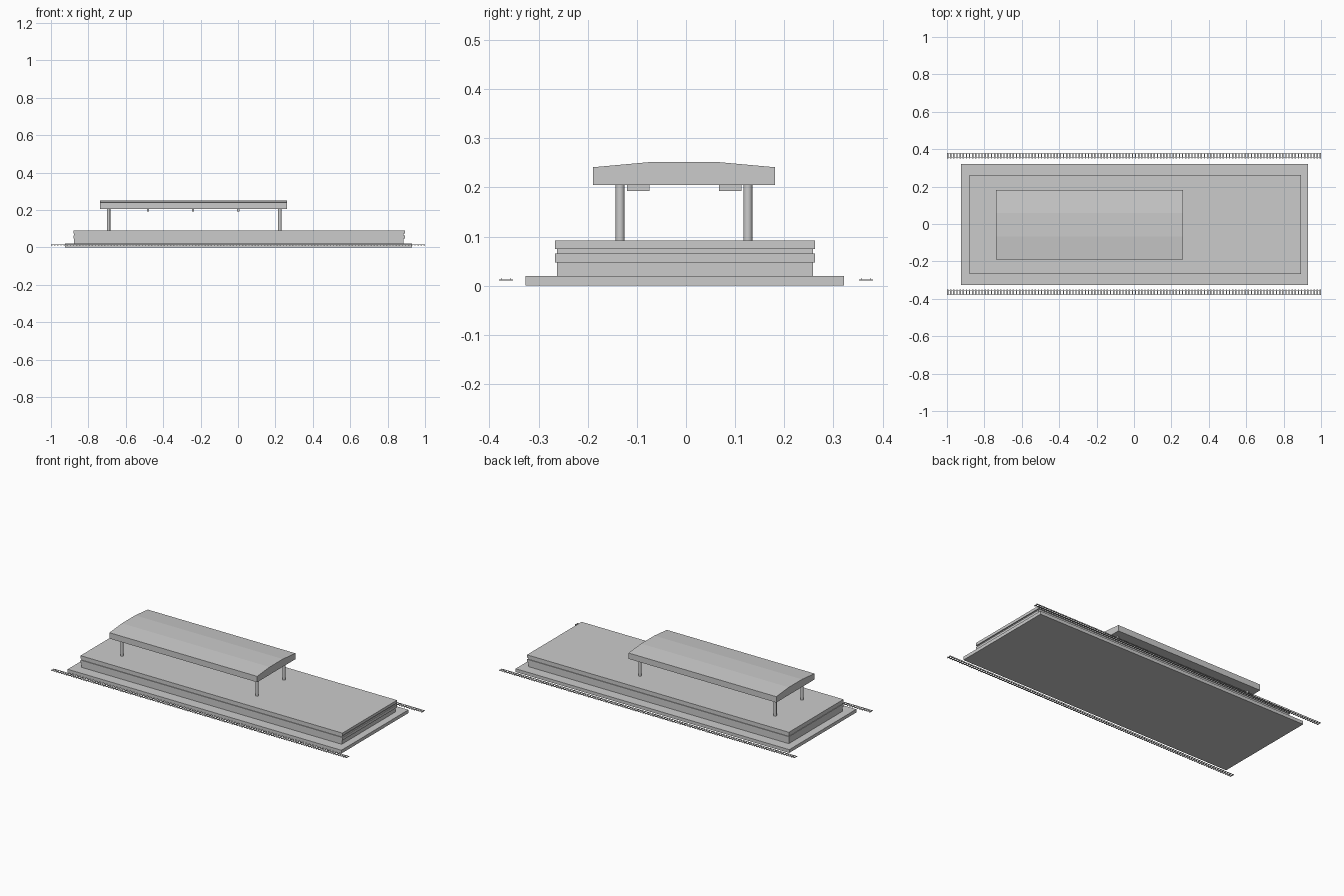
import bpy, bmesh
from mathutils import Matrix, Vector

if "Cube" in bpy.data.objects:
    bpy.data.objects.remove(bpy.data.objects["Cube"])


def finish(name, bm):
    bmesh.ops.recalc_face_normals(bm, faces=bm.faces)
    me = bpy.data.meshes.new(name)
    bm.to_mesh(me)
    bm.free()
    ob = bpy.data.objects.new(name, me)
    bpy.context.collection.objects.link(ob)
    return ob


def box(name, x0, x1, y0, y1, z0, z1):
    bm = bmesh.new()
    c = Vector(((x0 + x1) / 2, (y0 + y1) / 2, (z0 + z1) / 2))
    size = Matrix.Diagonal((x1 - x0, y1 - y0, z1 - z0, 1))
    bmesh.ops.create_cube(bm, size=1, matrix=Matrix.Translation(c) @ size)
    return finish(name, bm)


def repeat_x(ob, count, step):
    mod = ob.modifiers.new("repeat", 'ARRAY')
    mod.count = count
    mod.use_relative_offset = False
    mod.use_constant_offset = True
    mod.constant_offset_displace = (step, 0, 0)


# Ground slab and stepped platform with two edge bands
box("ground_slab", -0.924, 0.929, -0.327, 0.321, 0, 0.02)
box("platform_body", -0.877, 0.886, -0.262, 0.258, 0.02, 0.08)
box("platform_lower_band", -0.88, 0.893, -0.266, 0.262, 0.047, 0.065)
box("platform_top", -0.88, 0.893, -0.266, 0.262, 0.075, 0.092)

# Canopy roof: shallow faceted arch extruded along x
profile = [(-0.189, 0.205), (0.181, 0.205), (0.181, 0.241),
           (0.06, 0.252), (-0.068, 0.252), (-0.189, 0.241)]
bm = bmesh.new()
face = bm.faces.new([bm.verts.new((-0.738, y, z)) for y, z in profile])
ext = bmesh.ops.extrude_face_region(bm, geom=[face], use_keep_orig=True)
moved = [g for g in ext["geom"] if isinstance(g, bmesh.types.BMVert)]
bmesh.ops.translate(bm, vec=(1.0, 0, 0), verts=moved)
finish("canopy_roof", bm)

# Round canopy posts
for x in (-0.692, 0.223):
    for y in (-0.134, 0.126):
        bm = bmesh.new()
        bmesh.ops.create_cone(bm, cap_ends=True, segments=24, radius1=0.009,
                              radius2=0.009, depth=0.115,
                              matrix=Matrix.Translation((x, y, 0.1485)))
        for f in bm.faces:
            f.smooth = len(f.verts) == 4
        finish("canopy_post", bm)

# Lamps hanging under the canopy
for y in (-0.097, 0.09):
    lamp = box("canopy_lamp", -0.487, -0.475, y - 0.023, y + 0.023, 0.193, 0.206)
    repeat_x(lamp, 3, 0.241)

# Tracks on both sides: closely spaced sleepers and two thin rails
for side in (-1, 1):
    yc = side * 0.366
    n, w = 120, 0.007
    sleeper = box("sleepers", -1, -1 + w, yc - 0.0145, yc + 0.0145, 0.0105, 0.0125)
    repeat_x(sleeper, n, (2 - w) / (n - 1))
    for dy in (-0.009, 0.009):
        box("rail", -1, 1, yc + dy - 0.001, yc + dy + 0.001, 0.012, 0.015)
